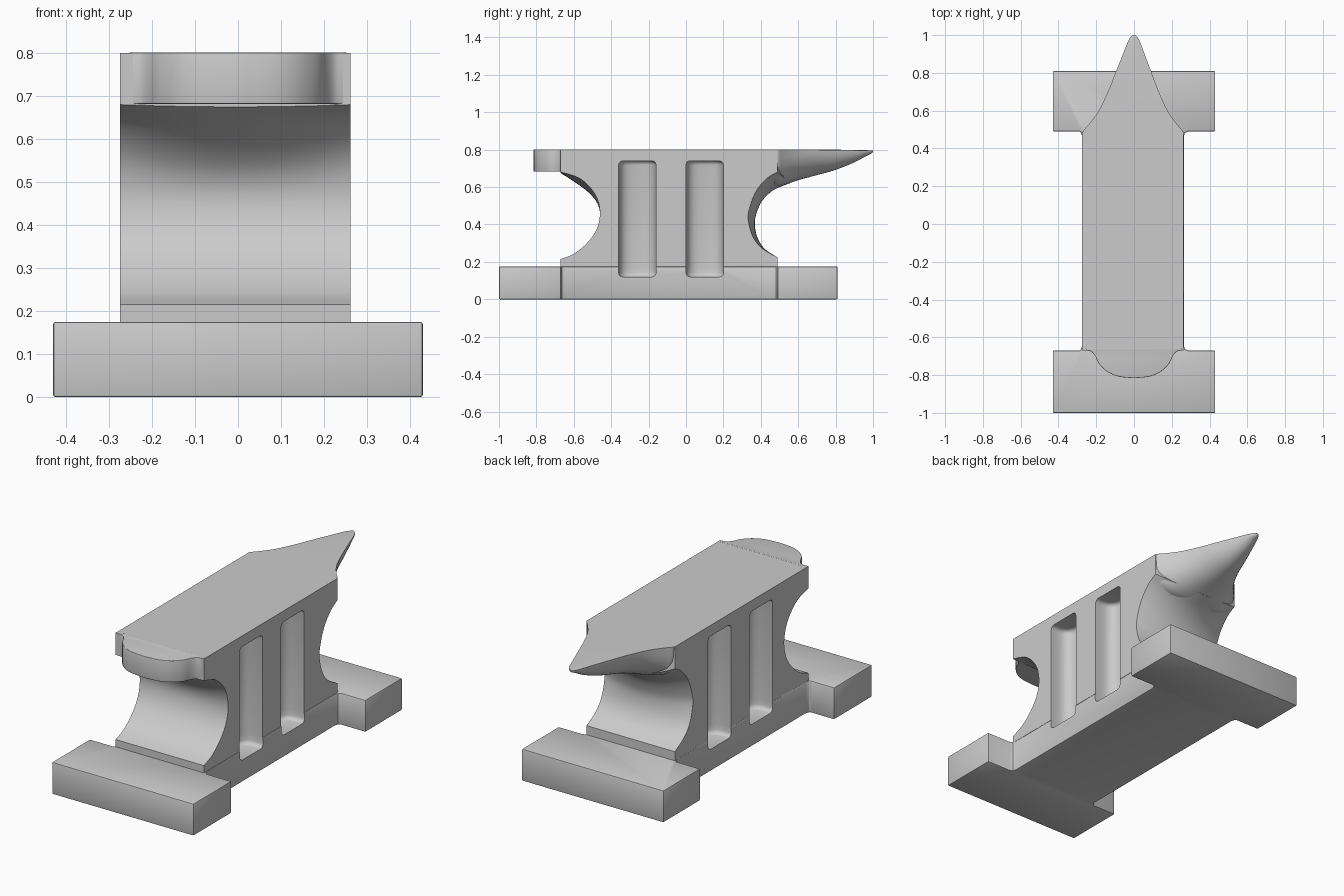
import bpy, bmesh, math

if "Cube" in bpy.data.objects:
    bpy.data.objects.remove(bpy.data.objects["Cube"])

CX, HW = -0.006, 0.268      # body centre and half width


def spline(pts, n=4):
    """Catmull-Rom resampling of a 2D point chain."""
    p = [pts[0]] + pts + [pts[-1]]
    out = []
    for i in range(1, len(p) - 2):
        a, b, c, d = p[i - 1:i + 3]
        for k in range(n):
            t = k / n
            out.append(tuple(0.5 * (2 * b[j] + (c[j] - a[j]) * t
                       + (2 * a[j] - 5 * b[j] + 4 * c[j] - d[j]) * t * t
                       + (3 * b[j] - a[j] - 3 * c[j] + d[j]) * t ** 3) for j in (0, 1)))
    return out + [pts[-1]]


def loft(name, rings):
    """Closed solid through a series of equal-length rings."""
    bm = bmesh.new()
    vs = [[bm.verts.new(v) for v in r] for r in rings]
    n = len(rings[0])
    for a, b in zip(vs, vs[1:]):
        for i in range(n):
            j = (i + 1) % n
            bm.faces.new((a[i], a[j], b[j], b[i]))
    bm.faces.new(vs[0][::-1])
    bm.faces.new(vs[-1])
    bmesh.ops.recalc_face_normals(bm, faces=bm.faces)
    me = bpy.data.meshes.new(name)
    bm.to_mesh(me)
    bm.free()
    ob = bpy.data.objects.new(name, me)
    bpy.context.collection.objects.link(ob)
    return ob


def extrude(name, plan, z0, z1):
    return loft(name, [[(x, y, z) for x, y in plan] for z in (z0, z1)])


def activate(ob):
    bpy.ops.object.select_all(action='DESELECT')
    ob.select_set(True)
    bpy.context.view_layer.objects.active = ob


def bevel(ob, width, segments):
    m = ob.modifiers.new("bevel", 'BEVEL')
    m.width, m.segments = width, segments
    m.limit_method, m.angle_limit = 'ANGLE', math.radians(50)
    activate(ob)
    bpy.ops.object.modifier_apply(modifier=m.name)


def smooth(ob):
    activate(ob)
    bpy.ops.object.shade_smooth_by_angle(angle=math.radians(32))


# I-shaped base with small inner fillets
right = [(0.43, -1), (0.43, -0.67), (0.285, -0.67), (0.27, -0.662), (0.264, -0.645),
         (0.264, 0.465), (0.27, 0.482), (0.285, 0.49), (0.43, 0.49), (0.43, 0.81)]
left = [(-x - (0.01 if x < 0.28 else 0), y) for x, y in reversed(right)]
base = extrude("base", right + left, 0, 0.175)
bevel(base, 0.006, 2)

# Waisted body: side profile blends to a bulged profile at the centre
front_side = [(-.67, .215), (-.60, .243), (-.53, .30), (-.48, .37), (-.46, .45),
              (-.472, .53), (-.51, .595), (-.575, .65), (-.67, .68)]
front_mid = front_side[:5] + [(-.475, .515), (-.525, .575), (-.60, .63), (-.67, .675)]
back_side = [(.488, .68), (.43, .645), (.37, .57), (.335, .47), (.335, .41),
             (.36, .33), (.41, .27), (.488, .225)]
back_mid = [(.56, .622), (.47, .585), (.41, .53), (.377, .46), (.368, .40),
            (.382, .33), (.42, .27), (.488, .225)]


def profile(front, back):
    return ([(-.67, .175)] + spline(front) + [(-.67, .80), (.488, .80)]
            + spline(back) + [(.488, .175)])


side, mid = profile(front_side, back_side), profile(front_mid, back_mid)
rings = []
for i in range(17):
    u = -1 + i / 8
    f = 1 - u * u
    rings.append([(CX + HW * u, a[0] + (b[0] - a[0]) * f, a[1] + (b[1] - a[1]) * f)
                  for a, b in zip(side, mid)])
body = loft("body", rings)

# Rounded upright recesses on both sides, cut from body and base
for sx in (-1, 1):
    for yc in (-0.26, 0.10):
        plan = [(CX + sx * 0.4, yc + 0.1)]
        for k in range(17):
            t = math.pi * k / 16
            c, s = math.cos(t), math.sin(t)
            plan.append((CX + sx * (HW - 0.03 - 0.09 * s ** 0.7),
                         yc + 0.1 * math.copysign(abs(c) ** 0.7, c)))
        plan.append((CX + sx * 0.4, yc - 0.1))
        cutter = extrude("recess_cutter", plan, 0.12, 0.74)
        bevel(cutter, 0.022, 3)
        cutter.hide_render = True
        for ob in (body, base):
            m = ob.modifiers.new("recess", 'BOOLEAN')
            m.operation, m.object, m.solver = 'DIFFERENCE', cutter, 'EXACT'
            activate(ob)
            bpy.ops.object.modifier_apply(modifier=m.name)
        bpy.data.objects.remove(cutter)

# Rounded heel at the front
half = spline([(.255, -.655), (.25, -.668), (.225, -.676), (.205, -.70), (.185, -.74),
               (.14, -.783), (.08, -.808), (0, -.816)], 3)
plan = [(x + CX + .006, y) for x, y in half] + [(-x + CX + .006, y) for x, y in half[-2::-1]]
heel = extrude("heel", plan, 0.682, 0.801)
bevel(heel, 0.012, 3)

# Tapered horn: D-shaped sections, flat on top
widths = spline([(.47, .266), (.495, .262), (.53, .232), (.60, .182), (.70, .135), (.80, .096),
                 (.90, .057), (.96, .034), (.99, .018), (1.0, .004)])
lows = spline([(.47, .60), (.495, .603), (.53, .613), (.60, .637), (.70, .664), (.80, .692),
               (.90, .732), (.96, .764), (.99, .779), (1.0, .788)])
rings = []
for (y, w), (_, low) in zip(widths, lows):
    t = (y - .47) / .53
    top = .80 - .006 * t ** 3
    e = 0.6 + 0.4 * min(1, t * 2.5)
    cx = CX * (1 - t)
    ring = []
    for k in range(25):
        a = math.pi * k / 24
        c, s = math.cos(a), max(0, math.sin(a))
        ring.append((cx + w * math.copysign(abs(c) ** e, c), y, top - (top - low) * s ** e))
    ring += [(cx - w * .5, y, top + .002 * t), (cx + w * .5, y, top + .002 * t)]
    rings.append(ring)
horn = loft("horn", rings)

for ob in (base, body, heel, horn):
    smooth(ob)
